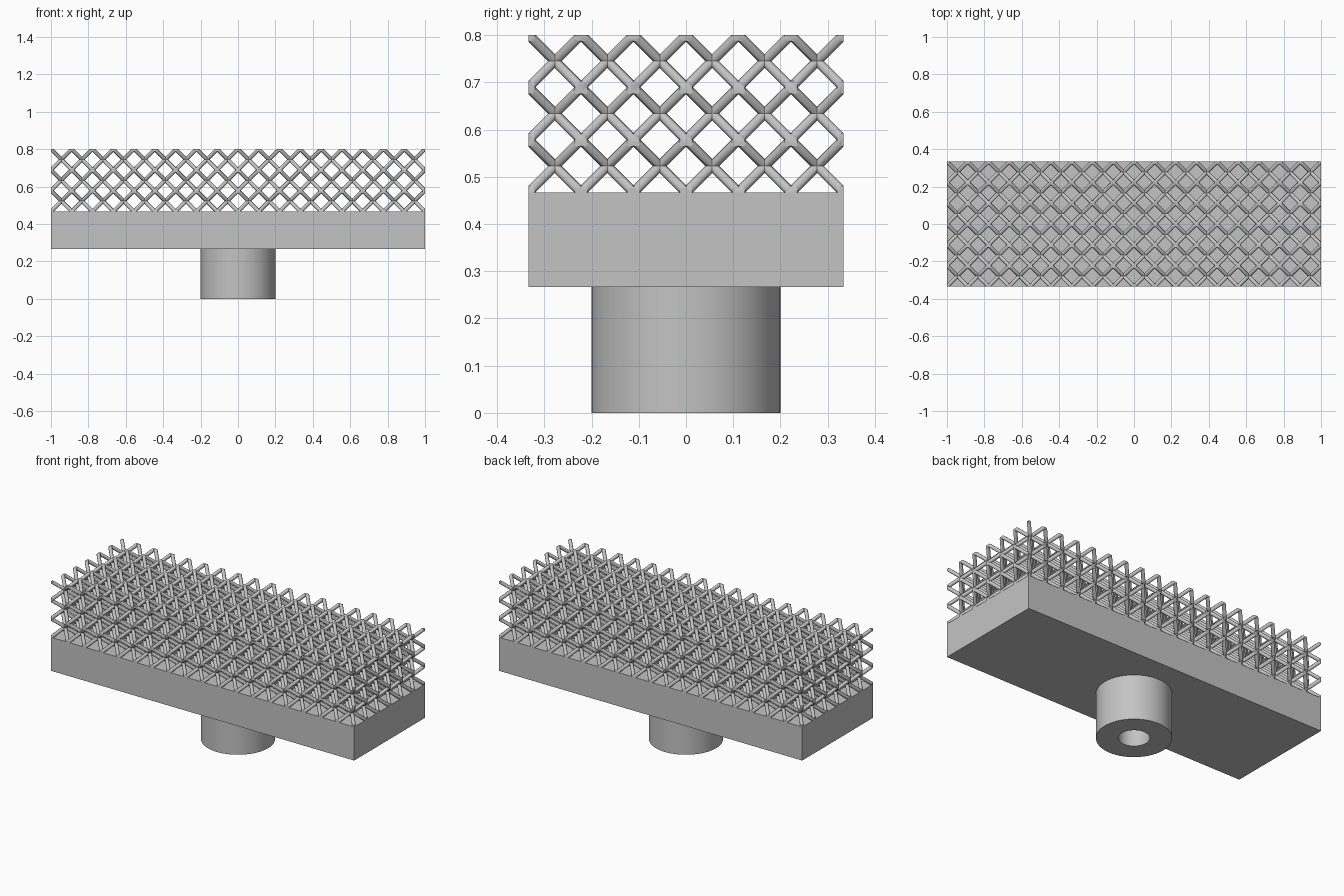
import bpy, bmesh, math
from mathutils import Vector, Matrix

if "Cube" in bpy.data.objects:
    bpy.data.objects.remove(bpy.data.objects["Cube"], do_unlink=True)

# Main sizes
CELL = 1 / 9
COUNT = (18, 6, 3)
HALF_X, HALF_Y = 1.0, 1 / 3
PLATE_LOW, PLATE_TOP, TOP = 0.267, 0.467, 0.8
STRUT_RADIUS, OVERRUN = 0.0104, 0.04

grey = bpy.data.materials.new("plain_grey")
grey.use_nodes = True
colour = (0.55, 0.55, 0.55, 1)
grey.diffuse_color = colour
grey.node_tree.nodes["Principled BSDF"].inputs["Base Color"].default_value = colour


def finish(bm, name, smooth=True):
    bmesh.ops.recalc_face_normals(bm, faces=bm.faces[:])
    mesh = bpy.data.meshes.new(name)
    bm.to_mesh(mesh)
    bm.free()
    mesh.materials.append(grey)
    obj = bpy.data.objects.new(name, mesh)
    bpy.context.collection.objects.link(obj)
    if smooth:
        bpy.ops.object.select_all(action="DESELECT")
        obj.select_set(True)
        bpy.context.view_layer.objects.active = obj
        bpy.ops.object.shade_smooth_by_angle(angle=math.radians(40))
    return obj


# Base plate
bm = bmesh.new()
size = Vector((2 * HALF_X, 2 * HALF_Y, PLATE_TOP - PLATE_LOW))
place = Matrix.Translation((0, 0, (PLATE_TOP + PLATE_LOW) / 2))
bmesh.ops.create_cube(bm, size=1, matrix=place @ Matrix.Diagonal(size).to_4x4())
finish(bm, "base_plate", smooth=False)

# Hollow mounting stud, turned from a rectangular profile
bm = bmesh.new()
profile = [(0.083, 0), (0.2, 0), (0.2, PLATE_LOW), (0.083, PLATE_LOW)]
verts = [bm.verts.new((r, 0, z)) for r, z in profile]
edges = [bm.edges.new((verts[i], verts[(i + 1) % 4])) for i in range(4)]
bmesh.ops.spin(bm, geom=verts + edges, cent=(0, 0, 0), axis=(0, 0, 1),
               angle=math.tau, steps=72, use_merge=True)
bmesh.ops.remove_doubles(bm, verts=bm.verts[:], dist=1e-5)
finish(bm, "mounting_stud")


# Lattice: long diagonal rods running through the corners of a grid of cells
def inside(cell):
    return all(0 <= c < n for c, n in zip(cell, COUNT))


def corner(i, j, k):
    return Vector((i * CELL - HALF_X, j * CELL - HALF_Y, PLATE_TOP + k * CELL))


def add_rod(bm, start, end):
    run = (end - start).normalized()
    start, end = start - run * OVERRUN, end + run * OVERRUN
    turn = run.to_track_quat("Z", "Y").to_matrix().to_4x4()
    bmesh.ops.create_cone(bm, cap_ends=True, segments=12, radius1=STRUT_RADIUS,
                          radius2=STRUT_RADIUS, depth=(end - start).length,
                          matrix=Matrix.Translation((start + end) / 2) @ turn)


bm = bmesh.new()
for sx in (-1, 1):
    for sy in (-1, 1):
        for i in range(COUNT[0]):
            for j in range(COUNT[1]):
                for k in range(COUNT[2]):
                    if inside((i - sx, j - sy, k - 1)):
                        continue
                    n = 1
                    while inside((i + n * sx, j + n * sy, k + n)):
                        n += 1
                    a, b = i + (sx < 0), j + (sy < 0)
                    add_rod(bm, corner(a, b, k), corner(a + n * sx, b + n * sy, k + n))

# Trim the rods flush with the block and cap the cut ends
trims = [((HALF_X, 0, 0), (1, 0, 0)), ((-HALF_X, 0, 0), (-1, 0, 0)),
         ((0, HALF_Y, 0), (0, 1, 0)), ((0, -HALF_Y, 0), (0, -1, 0)),
         ((0, 0, TOP), (0, 0, 1)), ((0, 0, PLATE_TOP - 0.005), (0, 0, -1))]
for point, normal in trims:
    cut = bmesh.ops.bisect_plane(bm, geom=bm.verts[:] + bm.edges[:] + bm.faces[:],
                                 dist=1e-6, plane_co=point, plane_no=normal,
                                 clear_outer=True)
    rim = [e for e in cut["geom_cut"] if isinstance(e, bmesh.types.BMEdge)]
    bmesh.ops.holes_fill(bm, edges=rim, sides=0)
finish(bm, "lattice")
